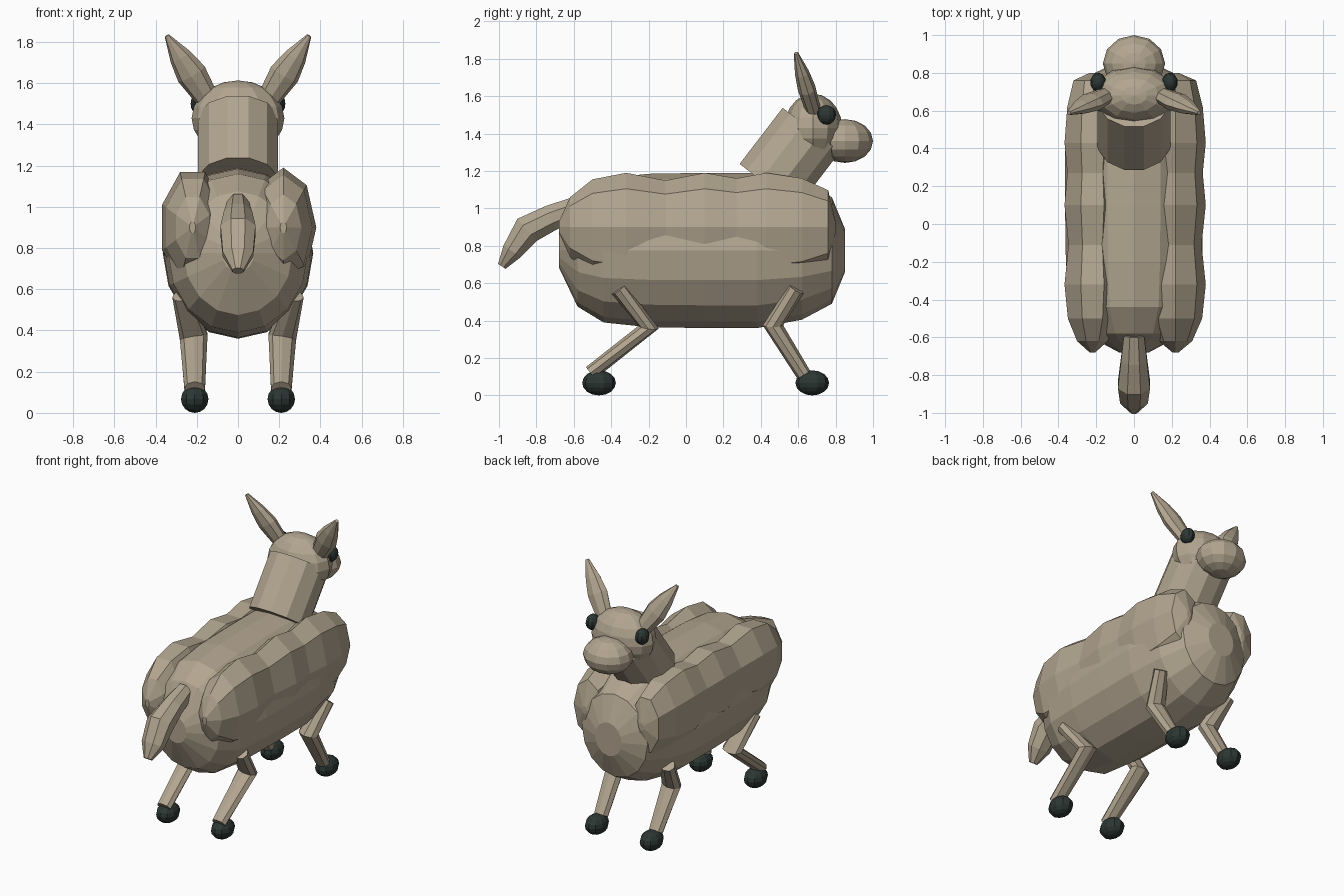
import bpy, bmesh, math
from mathutils import Vector

cube = bpy.data.objects.get("Cube")
if cube:
    bpy.data.objects.remove(cube)


def material(name, color):
    m = bpy.data.materials.new(name)
    m.use_nodes = True
    m.diffuse_color = (*color, 1)
    m.node_tree.nodes["Principled BSDF"].inputs["Base Color"].default_value = (*color, 1)
    return m


WOOL = material("beige_wool", (0.45, 0.38, 0.28))
DARK = material("dark_green_black", (0.025, 0.038, 0.034))


def finish(bm, name, mat):
    bmesh.ops.recalc_face_normals(bm, faces=bm.faces)
    me = bpy.data.meshes.new(name)
    bm.to_mesh(me)
    bm.free()
    me.materials.append(mat)
    obj = bpy.data.objects.new(name, me)
    bpy.context.collection.objects.link(obj)
    return obj


def tube(name, path, sides=8, phase=0.0):
    """Faceted tube through (centre, half width, half depth) stations."""
    bm = bmesh.new()
    pts = [Vector(p[0]) for p in path]
    rings = []
    for i, (_, ru, rv) in enumerate(path):
        t = Vector()
        if i > 0:
            t += (pts[i] - pts[i - 1]).normalized()
        if i < len(pts) - 1:
            t += (pts[i + 1] - pts[i]).normalized()
        t.normalize()
        u = Vector((1, 0, 0))
        u = (u - t * u.dot(t)).normalized()
        v = t.cross(u)
        ring = []
        for k in range(sides):
            a = math.tau * (k + phase) / sides
            ring.append(bm.verts.new(pts[i] + u * ru * math.cos(a) + v * rv * math.sin(a)))
        rings.append(ring)
    for a, b in zip(rings, rings[1:]):
        for k in range(sides):
            n = (k + 1) % sides
            bm.faces.new((a[k], a[n], b[n], b[k]))
    bm.faces.new(rings[0])
    bm.faces.new(rings[-1])
    return finish(bm, name, WOOL)


def ellipsoid(name, centre, radii, mat, u=12, v=8):
    bm = bmesh.new()
    bmesh.ops.create_uvsphere(bm, u_segments=u, v_segments=v, radius=1)
    bmesh.ops.scale(bm, vec=radii, verts=bm.verts)
    bmesh.ops.translate(bm, vec=centre, verts=bm.verts)
    return finish(bm, name, mat)


# Barrel body
profile = [(-.68, .09), (-.58, .30), (-.44, .385), (-.2, .41), (.1, .415),
           (.38, .415), (.62, .37), (.78, .285), (.85, .115)]
tube("body", [((0, y, .775), r * .88, r) for y, r in profile], 16)

# Neck, head and muzzle
tube("neck", [((0, .44, 1.12), .2, .2), ((0, .67, 1.42), .2, .2)], 12, .5)
ellipsoid("head", (0, .68, 1.43), (.225, .155, .183), WOOL, 12, 10)
ellipsoid("muzzle", (0, .85, 1.36), (.165, .15, .117), WOOL, 12, 8)

# Drooping tail
tube("tail", [((0, -.58, 1.0), .058, .07), ((0, -.72, .95), .075, .075),
              ((0, -.85, .885), .092, .085), ((0, -.93, .77), .08, .06),
              ((0, -.985, .69), .03, .026)], 8, .5)

# Lumpy wool rolls: y position, size factor
rear_roll = [(-.68, .1), (-.62, .55), (-.5, .88), (-.32, 1), (-.11, .86)]
front_roll = [(-.11, .86), (.1, 1), (.27, .9), (.43, 1), (.62, .9), (.76, .68), (.8, .1)]

for side, s in (("left", 1), ("right", -1)):
    turn = 0 if s > 0 else .5
    for part, roll in (("rear", rear_roll), ("front", front_roll)):
        tube(f"{side}_{part}_wool_roll",
             [((s * .22, y, .9), .16 * f, .29 * f) for y, f in roll], 8, turn)

    # Pointed ears and eyes
    base, tip = Vector((s * .14, .685, 1.51)), Vector((s * .345, .588, 1.83))
    tube(f"{side}_ear", [(base.lerp(tip, f), w, d) for f, w, d in
                         ((0, .055, .04), (.42, .075, .048), (.68, .055, .038), (1, .012, .012))])
    ellipsoid(f"{side}_eye", (s * .19, .75, 1.5), (.042, .052, .052), DARK, 10, 8)

    # Bent legs: hip, knee and ankle as (y, z)
    for part, hip, knee, ankle, foot in (
            ("front", (.59, .57), (.465, .375), (.63, .11), .675),
            ("hind", (-.36, .57), (-.2, .365), (-.51, .12), -.465)):
        tube(f"{side}_{part}_leg", [((s * .27, *hip), .05, .045),
                                    ((s * .215, *knee), .068, .055),
                                    ((s * .21, *ankle), .05, .04)])
        ellipsoid(f"{side}_{part}_foot", (s * .21, foot, .067), (.07, .09, .067), DARK, 10, 8)
